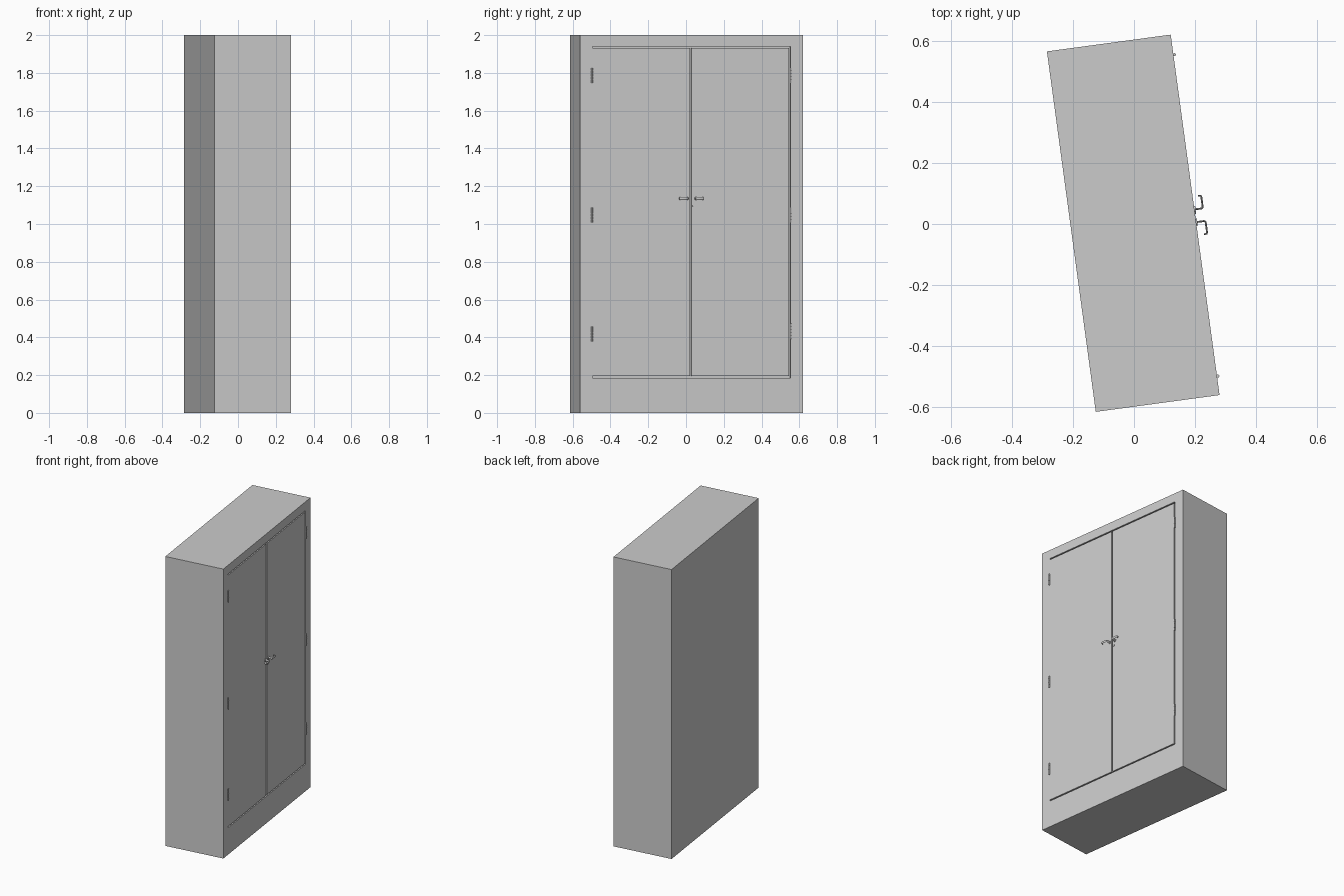
import bpy, math
from mathutils import Matrix, Vector

if "Cube" in bpy.data.objects:
    bpy.data.objects.remove(bpy.data.objects["Cube"])

TURN = Matrix.Translation((-0.0025, 0.0025, 0)) @ Matrix.Rotation(math.radians(7.72), 4, 'Z')
FRONT = 0.2045            # door face, before the whole cabinet is turned
HALF_W = 0.5955

grey = bpy.data.materials.new("grey_paint")
grey.diffuse_color = (0.6, 0.6, 0.6, 1)
grey.use_nodes = True
grey.node_tree.nodes["Principled BSDF"].inputs["Base Color"].default_value = grey.diffuse_color


def finish(name, local=Matrix()):
    ob = bpy.context.object
    ob.name = name
    ob.data.materials.append(grey)
    ob.data.transform(TURN @ local)
    return ob


def box(name, lo, hi):
    lo, hi = Vector(lo), Vector(hi)
    bpy.ops.mesh.primitive_cube_add(size=1)
    size = hi - lo
    return finish(name, Matrix.Translation((lo + hi) / 2) @ Matrix.Diagonal((*size, 1)))


def cylinder(name, centre, radius, length, outward=False, sides=12):
    bpy.ops.mesh.primitive_cylinder_add(vertices=sides, radius=radius, depth=length)
    rot = Matrix.Rotation(math.pi / 2, 4, 'Y') if outward else Matrix()
    ob = finish(name, Matrix.Translation(centre) @ rot)
    bpy.ops.object.shade_smooth_by_angle(angle=math.radians(40))
    return ob


# Cabinet body with door gaps cut into the face
cabinet = box("cabinet", (-FRONT, -HALF_W, 0), (FRONT, HALF_W, 2))
gap, depth = 0.004, 0.02
grooves = {
    "top_gap": ((-0.531, 1.935 - gap), (0.525 + gap, 1.935 + gap)),
    "bottom_gap": ((-0.531, 0.19 - gap), (0.525 + gap, 0.19 + gap)),
    "side_gap": ((0.525 - gap, 0.19 - gap), (0.525 + gap, 1.935 + gap)),
    "middle_gap": ((-0.006 - gap, 0.19), (-0.006 + gap, 1.935)),
}
for name, ((y0, z0), (y1, z1)) in grooves.items():
    cutter = box(name, (FRONT - depth, y0, z0), (FRONT + 0.02, y1, z1))
    cutter.hide_render = True
    bpy.context.view_layer.objects.active = cabinet
    mod = cabinet.modifiers.new(name, 'BOOLEAN')
    mod.operation, mod.object, mod.solver = 'DIFFERENCE', cutter, 'EXACT'
    bpy.ops.object.modifier_apply(modifier=name)
    bpy.data.objects.remove(cutter)

# Hinges: a pin with five knuckles
for side, y, heights in (("left", -0.533, (1.787, 1.047, 0.417)),
                         ("right", 0.529, (1.787, 1.047, 0.432))):
    for i, z in enumerate(heights):
        x = FRONT + 0.003
        cylinder(f"{side}_hinge_pin_{i}", (x, y, z), 0.0035, 0.08)
        for k in range(5):
            cylinder(f"{side}_hinge_knuckle_{i}_{k}", (x, y, z + (k - 2) * 0.016), 0.005, 0.0145)


# Lever handles: round plate, stem, bent grip
def handle(name, y, way, reach):
    z = 1.135
    cylinder(name + "_plate", (FRONT + 0.002, y, z), 0.011, 0.004, True, 20)
    out = FRONT + reach
    path = [(FRONT, y), (out - 0.005, y), (out - 0.001, y + way * 0.002), (out, y + way * 0.006),
            (out, y + way * 0.038), (out - 0.002, y + way * 0.042), (out - 0.011, y + way * 0.043)]
    curve = bpy.data.curves.new(name, 'CURVE')
    curve.dimensions = '3D'
    curve.bevel_depth, curve.bevel_resolution = 0.003, 2
    curve.use_fill_caps = True
    spline = curve.splines.new('POLY')
    spline.points.add(len(path) - 1)
    for p, (px, py) in zip(spline.points, path):
        p.co = (px, py, z, 1)
    ob = bpy.data.objects.new(name, curve)
    bpy.context.collection.objects.link(ob)
    bpy.ops.object.select_all(action='DESELECT')
    ob.select_set(True)
    bpy.context.view_layer.objects.active = ob
    bpy.ops.object.convert(target='MESH')
    # Flatten into a strip taller than it is thick
    tall = Matrix.Translation((0, 0, z)) @ Matrix.Diagonal((1, 1, 2.6, 1)) @ Matrix.Translation((0, 0, -z))
    finish(name, tall)
    bpy.ops.object.shade_smooth_by_angle(angle=math.radians(40))


handle("right_handle", 0.018, 1, 0.028)
handle("left_handle", -0.024, -1, 0.031)

# Lock
cylinder("lock", (FRONT + 0.002, 0.009, 1.1), 0.007, 0.004, True, 16)
